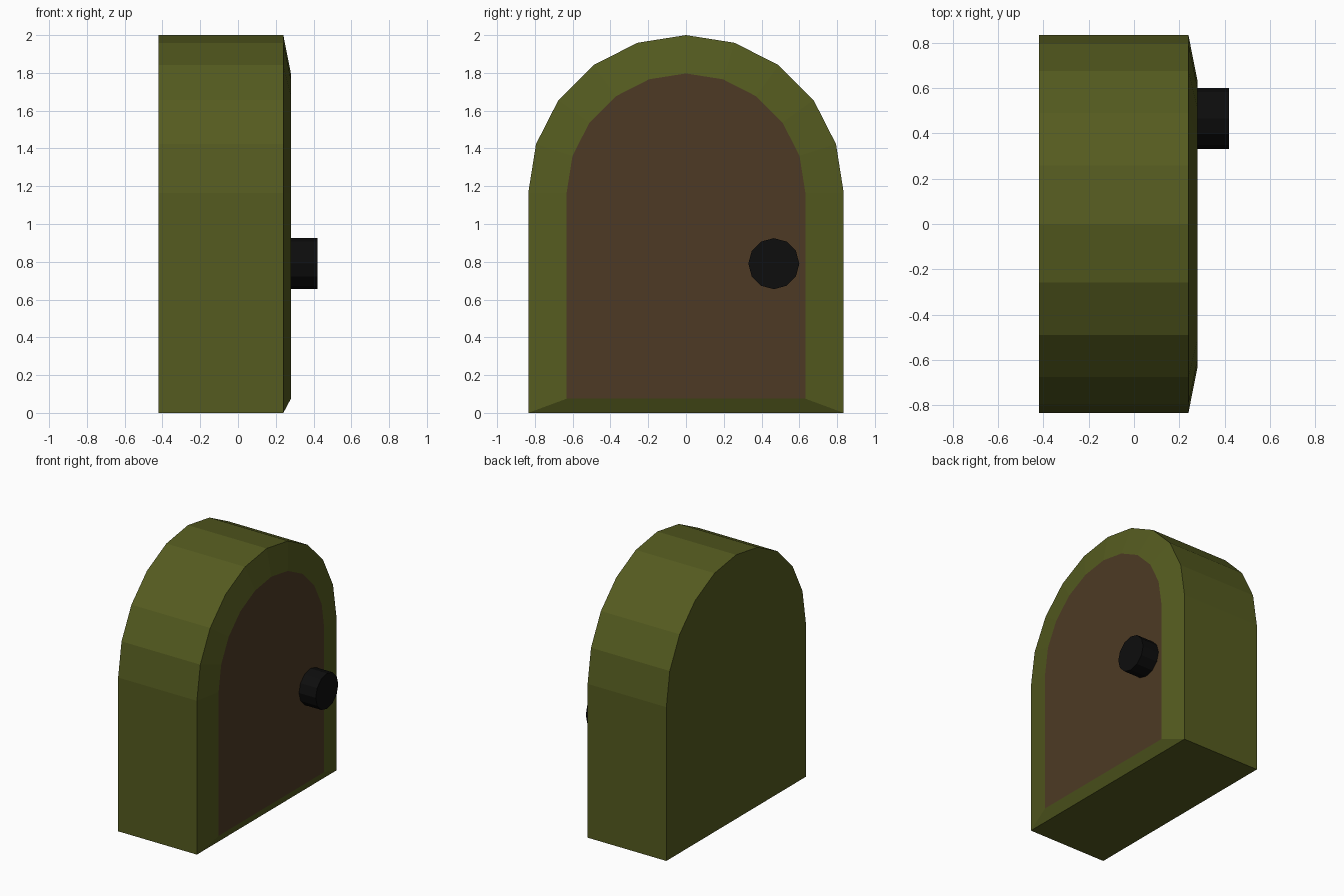
import bpy, bmesh
from math import sin, cos, pi
from mathutils import Matrix

if "Cube" in bpy.data.objects:
    bpy.data.objects.remove(bpy.data.objects["Cube"])


def material(name, color):
    m = bpy.data.materials.new(name)
    m.diffuse_color = (*color, 1)
    m.use_nodes = True
    m.node_tree.nodes["Principled BSDF"].inputs["Base Color"].default_value = m.diffuse_color
    return m


def arch(bm, x, radius, bottom, spring=1.165, steps=10):
    """Arched outline in the YZ plane, counter-clockwise seen from +x."""
    pts = [(-radius, bottom), (radius, bottom)]
    pts += [(radius * cos(pi * i / steps), spring + radius * sin(pi * i / steps))
            for i in range(steps + 1)]
    return [bm.verts.new((x, y, z)) for y, z in pts]


def bridge(bm, a, b):
    n = len(a)
    for i in range(n):
        j = (i + 1) % n
        bm.faces.new((a[i], a[j], b[j], b[i]))


def finish(bm, name, mat):
    mesh = bpy.data.meshes.new(name)
    bm.to_mesh(mesh)
    bm.free()
    mesh.materials.append(mat)
    obj = bpy.data.objects.new(name, mesh)
    bpy.context.collection.objects.link(obj)
    return obj


green = material("olive_green", (0.09, 0.105, 0.014))
brown = material("dark_brown", (0.075, 0.042, 0.018))
black = material("black", (0.004, 0.004, 0.004))

# Arched body with a sloping rim around the door
bm = bmesh.new()
back = arch(bm, -0.42, 0.835, 0)
front = arch(bm, 0.24, 0.835, 0)
rim = arch(bm, 0.28, 0.632, 0.075)
bridge(bm, back, front)
bridge(bm, front, rim)
bm.faces.new(back[::-1])
finish(bm, "arched_body", green)

# Door panel filling the rim
bm = bmesh.new()
bm.faces.new(arch(bm, 0.28, 0.632, 0.075))
finish(bm, "door_panel", brown)

# Round door knob
bm = bmesh.new()
bmesh.ops.create_cone(bm, cap_ends=True, segments=12, radius1=0.135, radius2=0.135, depth=0.14,
                      matrix=Matrix.Translation((0.35, 0.465, 0.79)) @ Matrix.Rotation(pi / 2, 4, 'Y'))
finish(bm, "door_knob", black)
